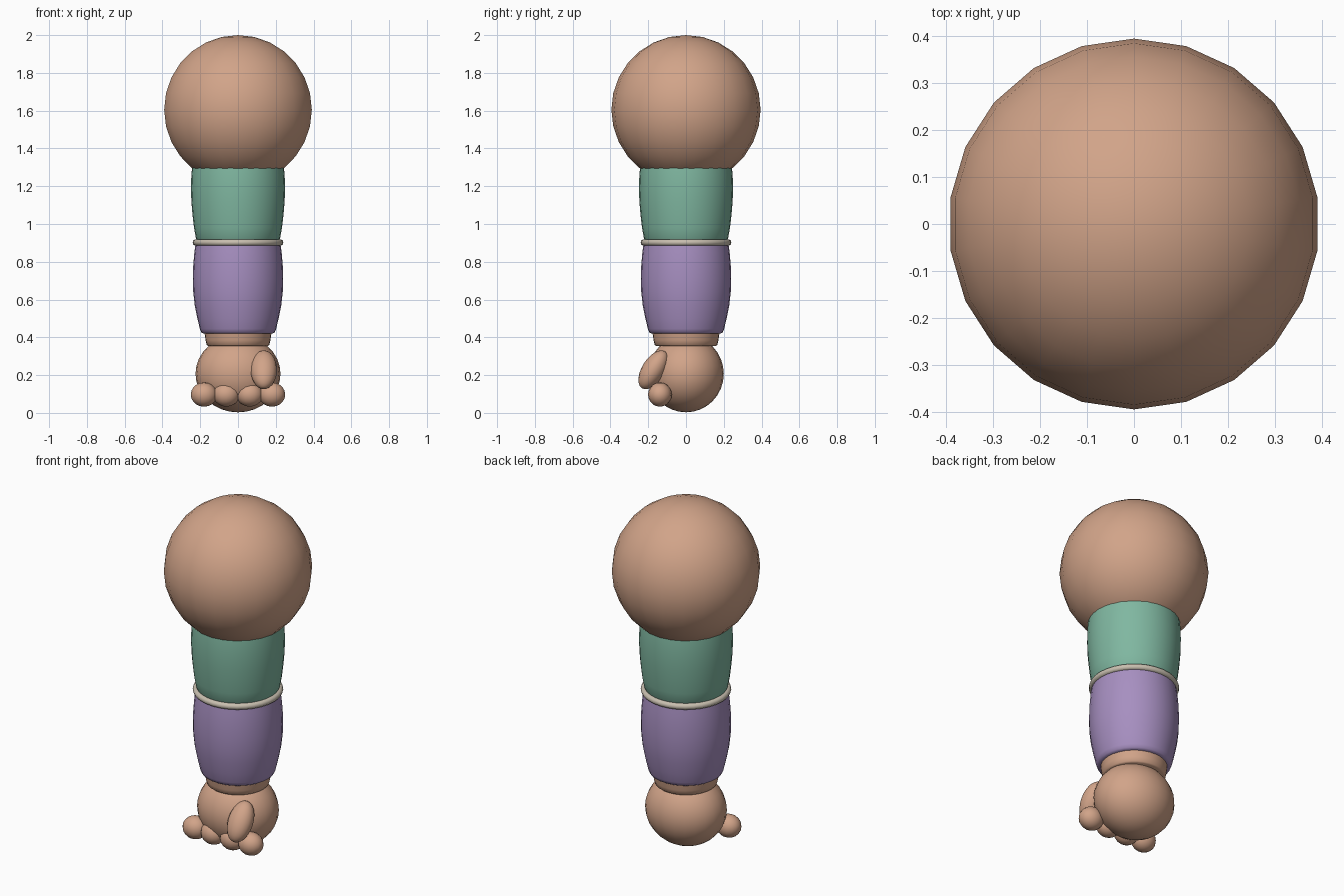
import bpy, math

if "Cube" in bpy.data.objects:
    bpy.data.objects.remove(bpy.data.objects["Cube"])


def mat(name, rgb):
    m = bpy.data.materials.new(name)
    m.diffuse_color = (*rgb, 1)
    m.use_nodes = True
    m.node_tree.nodes["Principled BSDF"].inputs["Base Color"].default_value = m.diffuse_color
    return m


SKIN = mat("skin", (0.64, 0.37, 0.25))
GREEN = mat("green cloth", (0.215, 0.475, 0.355))
PURPLE = mat("purple cloth", (0.385, 0.275, 0.53))
BEIGE = mat("beige trim", (0.58, 0.52, 0.43))


def ball(name, loc, radii, segs, rings, tilt=0):
    bpy.ops.mesh.primitive_uv_sphere_add(segments=segs, ring_count=rings, radius=1,
                                         location=loc, rotation=(tilt, 0, 0))
    o = bpy.context.object
    o.name = name
    o.scale = radii
    o.data.materials.append(SKIN)
    bpy.ops.object.shade_smooth()
    return o


def lathe(name, profile, material, segs=32):
    """Closed solid of revolution from (radius, height) points, bottom to top."""
    verts, faces = [], []
    for r, z in profile:
        for i in range(segs):
            a = 2 * math.pi * i / segs
            verts.append((r * math.cos(a), r * math.sin(a), z))
    for k in range(len(profile) - 1):
        for i in range(segs):
            j = (i + 1) % segs
            faces.append((k * segs + i, k * segs + j, (k + 1) * segs + j, (k + 1) * segs + i))
    faces.append(tuple(reversed(range(segs))))
    faces.append(tuple(range((len(profile) - 1) * segs, len(profile) * segs)))
    me = bpy.data.meshes.new(name)
    me.from_pydata(verts, [], faces)
    me.materials.append(material)
    o = bpy.data.objects.new(name, me)
    bpy.context.collection.objects.link(o)
    bpy.ops.object.select_all(action='DESELECT')
    o.select_set(True)
    bpy.context.view_layer.objects.active = o
    bpy.ops.object.shade_smooth_by_angle(angle=math.radians(40))
    return o


# Shoulder ball
ball("shoulder", (0, 0, 1.605), (0.395, 0.395, 0.395), 22, 14)

# Upper sleeve, bulging slightly and tucked into the shoulder
lathe("upper_sleeve", [(0.212, 0.905), (0.223, 0.925), (0.233, 0.98), (0.241, 1.05),
                       (0.247, 1.12), (0.249, 1.19), (0.247, 1.26), (0.240, 1.33),
                       (0.228, 1.40)], GREEN)

# Lower sleeve
lathe("lower_sleeve", [(0.184, 0.42), (0.195, 0.427), (0.202, 0.445), (0.215, 0.50),
                       (0.229, 0.57), (0.237, 0.64), (0.239, 0.71), (0.237, 0.78),
                       (0.231, 0.85), (0.224, 0.90)], PURPLE)

# Elbow trim ring
bpy.ops.mesh.primitive_torus_add(major_segments=32, minor_segments=10, major_radius=0.222,
                                 minor_radius=0.018, location=(0, 0, 0.902))
trim = bpy.context.object
trim.name = "elbow_trim"
trim.data.materials.append(BEIGE)
bpy.ops.object.shade_smooth()

# Wrist
lathe("wrist", [(0.158, 0.354), (0.166, 0.360), (0.172, 0.385), (0.178, 0.43)], SKIN)

# Hand, four fingers and thumb
ball("palm", (0, 0, 0.207), (0.225, 0.2, 0.204), 24, 16)
for i, x in enumerate((-0.18, -0.062, 0.062, 0.18)):
    ball(f"finger_{i + 1}", (x, -0.138, 0.097), (0.07, 0.063, 0.064), 16, 10)
ball("thumb", (0.137, -0.172, 0.228), (0.07, 0.0615, 0.115), 16, 12, math.radians(-32))
